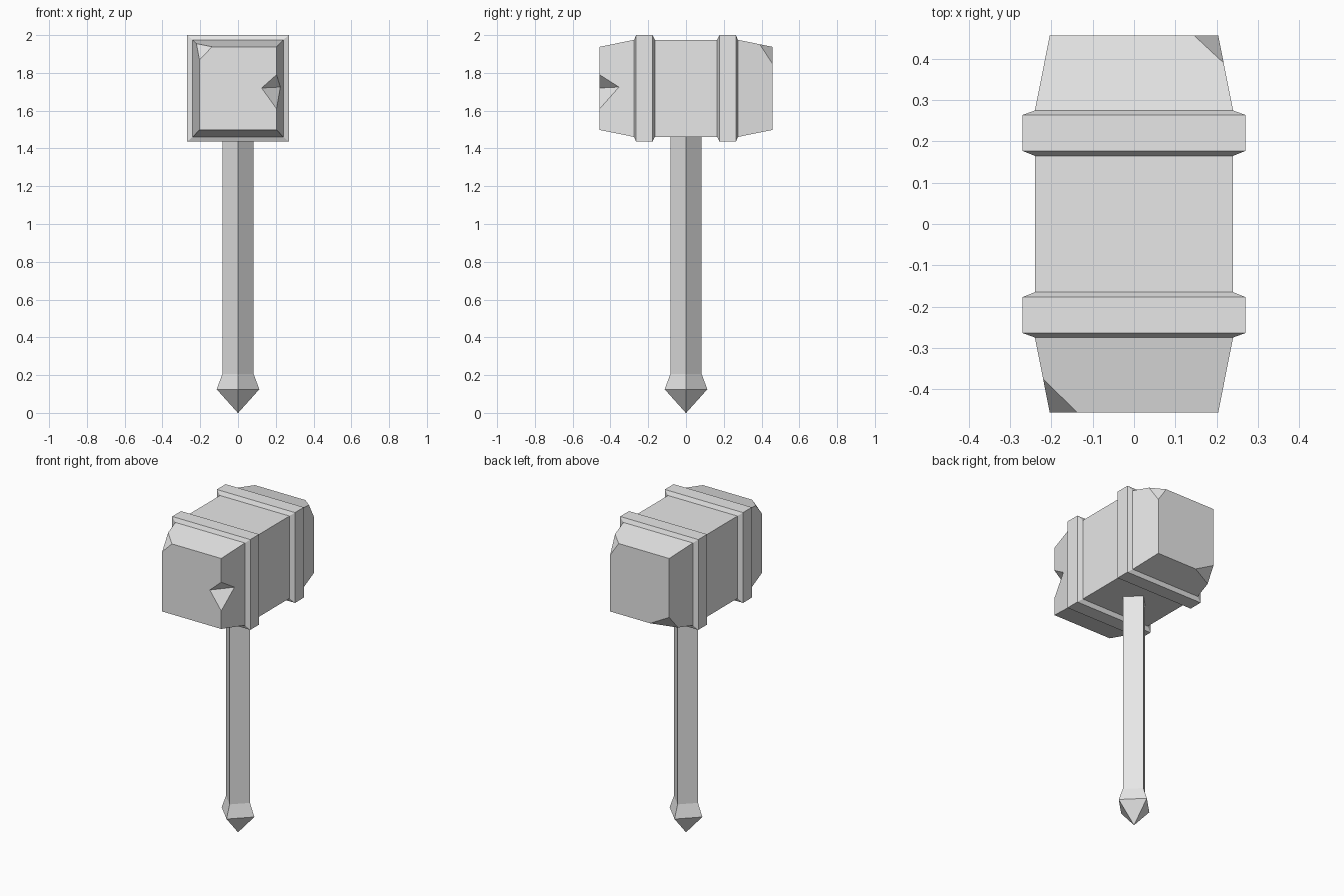
import bpy, bmesh
from mathutils import Vector

if "Cube" in bpy.data.objects:
    bpy.data.objects.remove(bpy.data.objects["Cube"], do_unlink=True)

stone = bpy.data.materials.new("light_grey")
stone.use_nodes = True
stone.diffuse_color = (0.8, 0.8, 0.8, 1)
stone.node_tree.nodes["Principled BSDF"].inputs["Base Color"].default_value = (0.8, 0.8, 0.8, 1)


def make_object(name, bm):
    bmesh.ops.recalc_face_normals(bm, faces=bm.faces)
    mesh = bpy.data.meshes.new(name)
    bm.to_mesh(mesh)
    bm.free()
    mesh.materials.append(stone)
    obj = bpy.data.objects.new(name, mesh)
    bpy.context.collection.objects.link(obj)
    return obj


def loft(bm, rings):
    """Skin four-cornered rings and cap both ends."""
    loops = [[bm.verts.new(p) for p in ring] for ring in rings]
    for a, b in zip(loops, loops[1:]):
        for i in range(4):
            j = (i + 1) % 4
            bm.faces.new((a[i], a[j], b[j], b[i]))
    bm.faces.new(loops[0])
    bm.faces.new(loops[-1])


def chip(bm, a, b, c):
    """Slice a corner off along the plane through three points."""
    a, b, c = Vector(a), Vector(b), Vector(c)
    normal = (b - a).cross(c - a).normalized()
    if normal.dot(a - Vector((0, 0, MID))) < 0:
        normal = -normal
    bmesh.ops.bisect_plane(bm, geom=bm.verts[:] + bm.edges[:] + bm.faces[:],
                           plane_co=a, plane_no=normal, clear_outer=True)
    bmesh.ops.holes_fill(bm, edges=[e for e in bm.edges if e.is_boundary], sides=0)


# Head: tapered block with two raised bands, lofted along y
MID = 1.718
END, BODY, BAND = (0.204, 0.22), (0.24, 0.257), (0.27, 0.282)
half = [(0.165, BODY), (0.177, BAND), (0.264, BAND), (0.275, BODY), (0.457, END)]
profile = [(-y, s) for y, s in reversed(half)] + half
bm = bmesh.new()
loft(bm, [[(sx * w, y, MID + sz * h) for sx, sz in ((-1, -1), (1, -1), (1, 1), (-1, 1))]
          for y, (w, h) in profile])

# Broken corners
chip(bm, (-0.137, -0.457, 1.938), (-0.204, -0.457, 1.87), (-0.22, -0.375, 1.955))
chip(bm, (0.145, 0.457, 1.938), (0.204, 0.457, 1.85), (0.217, 0.39, 1.952))
chip(bm, (-0.072, 0.457, 1.498), (-0.204, 0.457, 1.57), (-0.217, 0.39, 1.485))
head = make_object("hammer_head", bm)

# Wedge-shaped notch in the front edge
notch = [Vector(p) for p in ((0.125, -0.457, 1.72), (0.224, -0.355, 1.725),
                             (0.204, -0.457, 1.79), (0.204, -0.457, 1.61))]
pivot = (notch[0] + notch[1]) / 2
bm = bmesh.new()
for p in notch:
    bm.verts.new(pivot + (p - pivot) * 1.4)
bmesh.ops.convex_hull(bm, input=bm.verts[:])
cutter = make_object("notch_cutter", bm)
cutter.hide_render = True
cut = head.modifiers.new("notch", 'BOOLEAN')
cut.operation = 'DIFFERENCE'
cut.solver = 'EXACT'
cut.object = cutter
bpy.context.view_layer.objects.active = head
bpy.ops.object.modifier_apply(modifier=cut.name)
bpy.data.objects.remove(cutter, do_unlink=True)


def diamond(r, z):
    return [(r, 0, z), (0, r, z), (-r, 0, z), (0, -r, z)]


# Handle: square shaft turned on its corner
bm = bmesh.new()
loft(bm, [diamond(0.083, 0.2), diamond(0.083, 1.5)])
make_object("handle", bm)

# Pommel: flared collar ending in a point
bm = bmesh.new()
loft(bm, [diamond(0.001, 0), diamond(0.113, 0.125), diamond(0.083, 0.205)])
make_object("pommel", bm)
